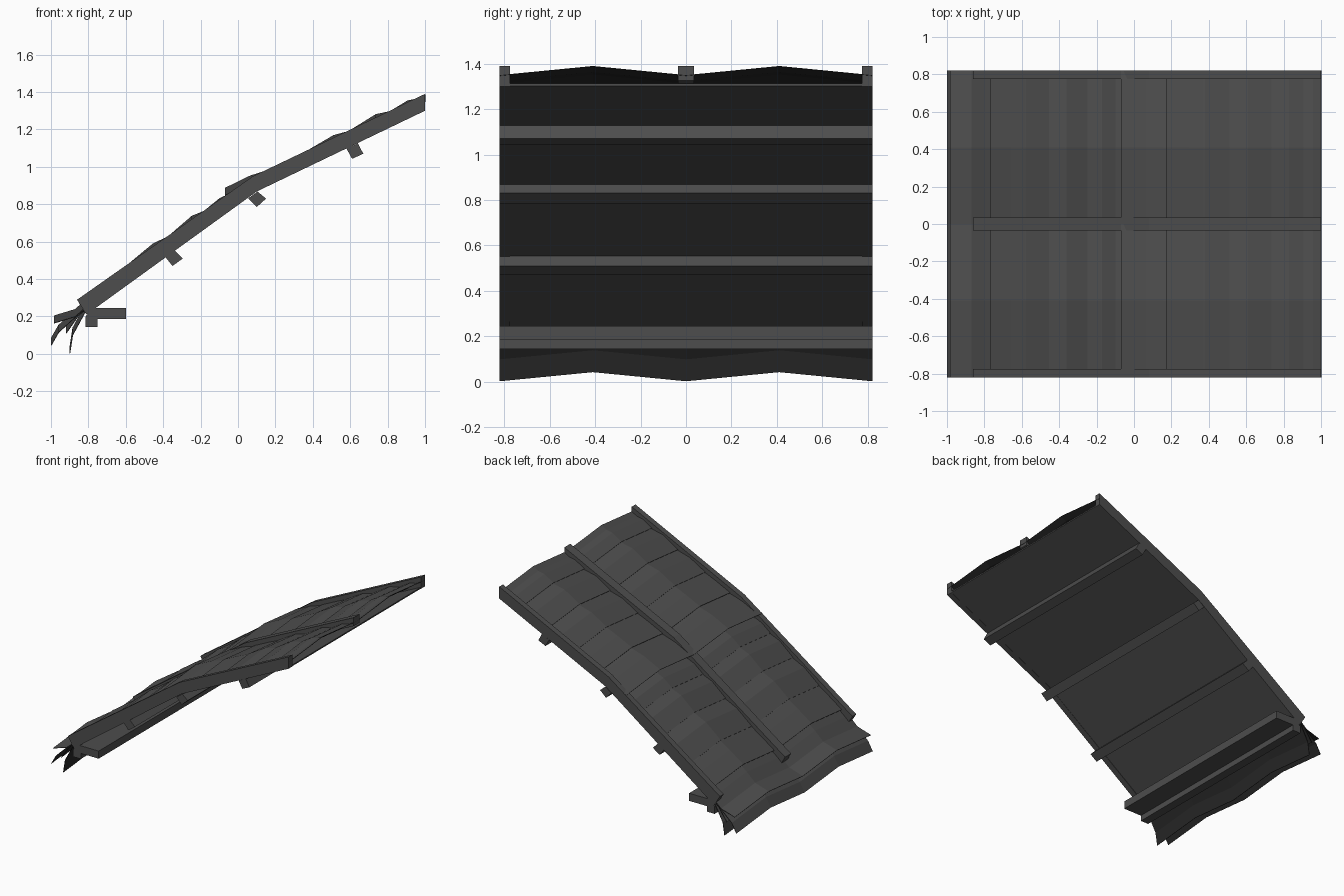
import bpy

if "Cube" in bpy.data.objects:
    bpy.data.objects.remove(bpy.data.objects["Cube"])

def material(name, g):
    m = bpy.data.materials.new(name)
    m.diffuse_color = (g, g, g, 1)
    m.use_nodes = True
    m.node_tree.nodes["Principled BSDF"].inputs["Base Color"].default_value = m.diffuse_color
    return m

charcoal = material("charcoal", 0.075)
shade = material("dark_underside", 0.02)

def make(name, verts, faces):
    me = bpy.data.meshes.new(name)
    me.from_pydata(verts, [], faces)
    me.update()
    me.materials.append(charcoal)
    ob = bpy.data.objects.new(name, me)
    bpy.context.collection.objects.link(ob)
    return ob

def extrude_y(name, prof, y0, y1):
    """Solid from an xz outline listed clockwise as seen from the front."""
    n = len(prof)
    v = [(x, y, z) for y in (y0, y1) for x, z in prof]
    f = [tuple(range(n))[::-1], tuple(range(n, 2 * n))]
    f += [(i, (i + 1) % n, (i + 1) % n + n, i + n) for i in range(n)]
    return make(name, v, f)

def sheet(name, pts):
    """Thin layer with a dark underside, waved across y; pts are crest heights along x."""
    ys = (-0.82, -0.41, 0, 0.41, 0.82)
    v = [(x, y, z - (0.04 if j % 2 == 0 else 0)) for x, z in pts for j, y in enumerate(ys)]
    f = [(i * 5 + j, (i + 1) * 5 + j, (i + 1) * 5 + j + 1, i * 5 + j + 1)
         for i in range(len(pts) - 1) for j in range(4)]
    ob = make(name, v, f)
    ob.data.materials.append(shade)
    m = ob.modifiers.new("thickness", 'SOLIDIFY')
    m.thickness = 0.003
    m.offset = -1
    m.material_offset = 1
    m.material_offset_rim = 1
    return ob

def top(x):
    return 0.95 + (x - 0.08) * (0.702 if x < 0.08 else 0.478)

# Bent rafters: two deep outer ones and a shallow central one
outer = [(-0.86, 0.29), (0.08, 0.95), (1, 1.39), (1, 1.30), (0.1, 0.868), (-0.81, 0.21)]
inner = [(-0.86, 0.29), (0.08, 0.95), (1, 1.39), (1, 1.325), (0.09, 0.888), (-0.83, 0.235)]
extrude_y("rafter_front", outer, -0.82, -0.775)
extrude_y("rafter_back", outer, 0.775, 0.82)
extrude_y("rafter_middle", inner, -0.036, 0.036)

# Flat lining under the covering
lining = [(-0.81, 0.225), (0.1, 0.88), (1, 1.312), (1, 1.302), (0.1, 0.87), (-0.81, 0.215)]
extrude_y("lining", lining, -0.775, 0.775)

# Purlins across the underside
purlins = [
    [(-0.39, 0.52), (-0.345, 0.56), (-0.295, 0.51), (-0.35, 0.47)],
    [(0.055, 0.832), (0.105, 0.868), (0.15, 0.83), (0.10, 0.785)],
    [(0.58, 1.098), (0.64, 1.127), (0.67, 1.07), (0.61, 1.043)],
]
for i, p in enumerate(purlins):
    extrude_y(f"purlin_{i + 1}", p, -0.82, 0.82)

# Stepped eave beam
eave = [(-0.815, 0.145), (-0.815, 0.2), (-0.78, 0.245), (-0.6, 0.245),
        (-0.6, 0.187), (-0.75, 0.187), (-0.75, 0.145)]
extrude_y("eave_beam", eave, -0.82, 0.82)

# Overlapping covering rows: (lower edge x, lift at that edge, hump further up)
rows = [(-0.77, 0, 0), (-0.58, 0, 0.016), (-0.36, 0, 0.018), (-0.17, 0, 0.008),
        (-0.07, 0.043, 0.014), (0.17, 0, 0), (0.38, 0, 0.014), (0.61, 0, 0.018),
        (0.83, 0, 0.01)]
for i, (a, lift, hump) in enumerate(rows):
    b = rows[i + 1][0] + 0.06 if i < 8 else 1.0
    at = [a + (b - a) * t for t in (0, 0.45, 0.75, 1)]
    lifts = (lift, hump, -0.004, -0.025 if i < 8 else 0)
    sheet(f"cover_row_{i + 1}", [(x, top(x) + d) for x, d in zip(at, lifts)])

# Frayed layers drooping over the eave
fringe = [
    [(-0.985, 0.205), (-0.87, 0.24), (-0.8, 0.305), (-0.7, 0.385)],
    [(-1.0, 0.085), (-0.96, 0.155), (-0.9, 0.21), (-0.82, 0.28), (-0.7, 0.37)],
    [(-0.92, 0.15), (-0.85, 0.25), (-0.7, 0.36)],
    [(-0.9, 0.043), (-0.885, 0.14), (-0.82, 0.26), (-0.7, 0.35)],
]
for i, p in enumerate(fringe):
    sheet(f"eave_fringe_{i + 1}", p)
